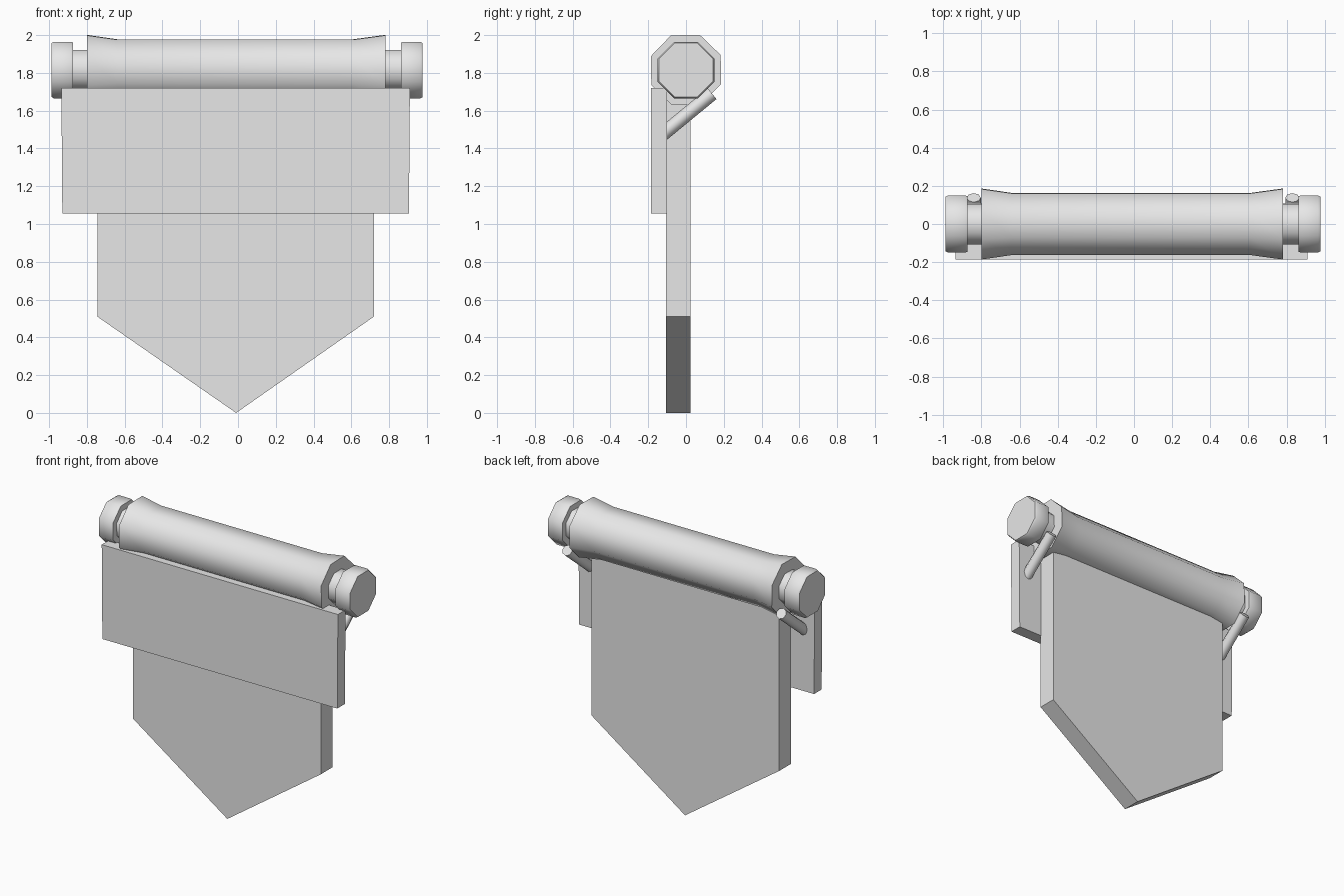
import bpy, bmesh, math
from mathutils import Vector

old = bpy.data.objects.get("Cube")
if old:
    bpy.data.objects.remove(old, do_unlink=True)

grey = bpy.data.materials.new("plain_grey")
grey.use_nodes = True
colour = (0.8, 0.8, 0.8, 1)
grey.diffuse_color = colour
grey.node_tree.nodes["Principled BSDF"].inputs["Base Color"].default_value = colour


def finish(name, bm, smooth=None):
    bmesh.ops.recalc_face_normals(bm, faces=bm.faces)
    mesh = bpy.data.meshes.new(name)
    bm.to_mesh(mesh)
    bm.free()
    mesh.materials.append(grey)
    ob = bpy.data.objects.new(name, mesh)
    bpy.context.collection.objects.link(ob)
    if smooth:
        bpy.ops.object.select_all(action='DESELECT')
        ob.select_set(True)
        bpy.context.view_layer.objects.active = ob
        bpy.ops.object.shade_smooth_by_angle(angle=math.radians(smooth))
    return ob


def turned(name, profile, sides=8, turn=23.5, centre=(0, 1.815)):
    """Turn an (x, radius) profile around an axis parallel to x."""
    bm = bmesh.new()
    rings = []
    for x, r in profile:
        ring = []
        for i in range(sides):
            a = math.radians(turn) + math.tau * i / sides
            ring.append(bm.verts.new((x, centre[0] + r * math.cos(a),
                                      centre[1] + r * math.sin(a))))
        rings.append(ring)
    for a, b in zip(rings, rings[1:]):
        for i in range(sides):
            j = (i + 1) % sides
            bm.faces.new((a[i], a[j], b[j], b[i]))
    bm.faces.new(rings[0])
    bm.faces.new(rings[-1])
    return finish(name, bm, 50)


def slab(name, outline, y_front, y_back):
    """Extrude an (x, z) outline from front to back."""
    bm = bmesh.new()
    face = bm.faces.new([bm.verts.new((x, y_front, z)) for x, z in outline])
    new = bmesh.ops.extrude_face_region(bm, geom=[face])["geom"]
    bmesh.ops.translate(bm, vec=(0, y_back - y_front, 0),
                        verts=[v for v in new if isinstance(v, bmesh.types.BMVert)])
    return finish(name, bm)


# Hanging cloth with a pointed lower end
slab("cloth", [(-0.745, 1.75), (-0.745, 0.51), (-0.01, 0),
               (0.72, 0.51), (0.72, 1.75)], -0.105, 0.025)

# Wide board across the front
slab("front_board", [(-0.935, 1.72), (-0.93, 1.055),
                     (0.905, 1.055), (0.91, 1.72)], -0.185, -0.10)

# Flared roll at the top
turned("roll", [(-0.80, 0.2), (-0.64, 0.175), (0.61, 0.175), (0.78, 0.2)])

# Necks, end knobs and struts on both sides
for side, shift, label in ((-1, -0.005, "right"), (1, -0.005, "left")):
    def at(x):
        return side * x + shift
    turned(label + "_neck", [(at(0.75), 0.115), (at(0.90), 0.115)])
    turned(label + "_knob", [(at(0.868), 0.158), (at(0.88), 0.162),
                             (at(0.97), 0.162), (at(0.982), 0.155)], turn=22.5)
    top = Vector((at(0.835), 0.138, 1.69))
    low = Vector((at(0.835), -0.13, 1.47))
    bm = bmesh.new()
    bmesh.ops.create_cone(bm, cap_ends=True, segments=8, radius1=0.037,
                          radius2=0.037, depth=(top - low).length)
    rot = (top - low).to_track_quat('Z', 'Y').to_matrix()
    bmesh.ops.rotate(bm, matrix=rot, verts=bm.verts)
    bmesh.ops.translate(bm, vec=(top + low) / 2, verts=bm.verts)
    finish(label + "_strut", bm, 50)
